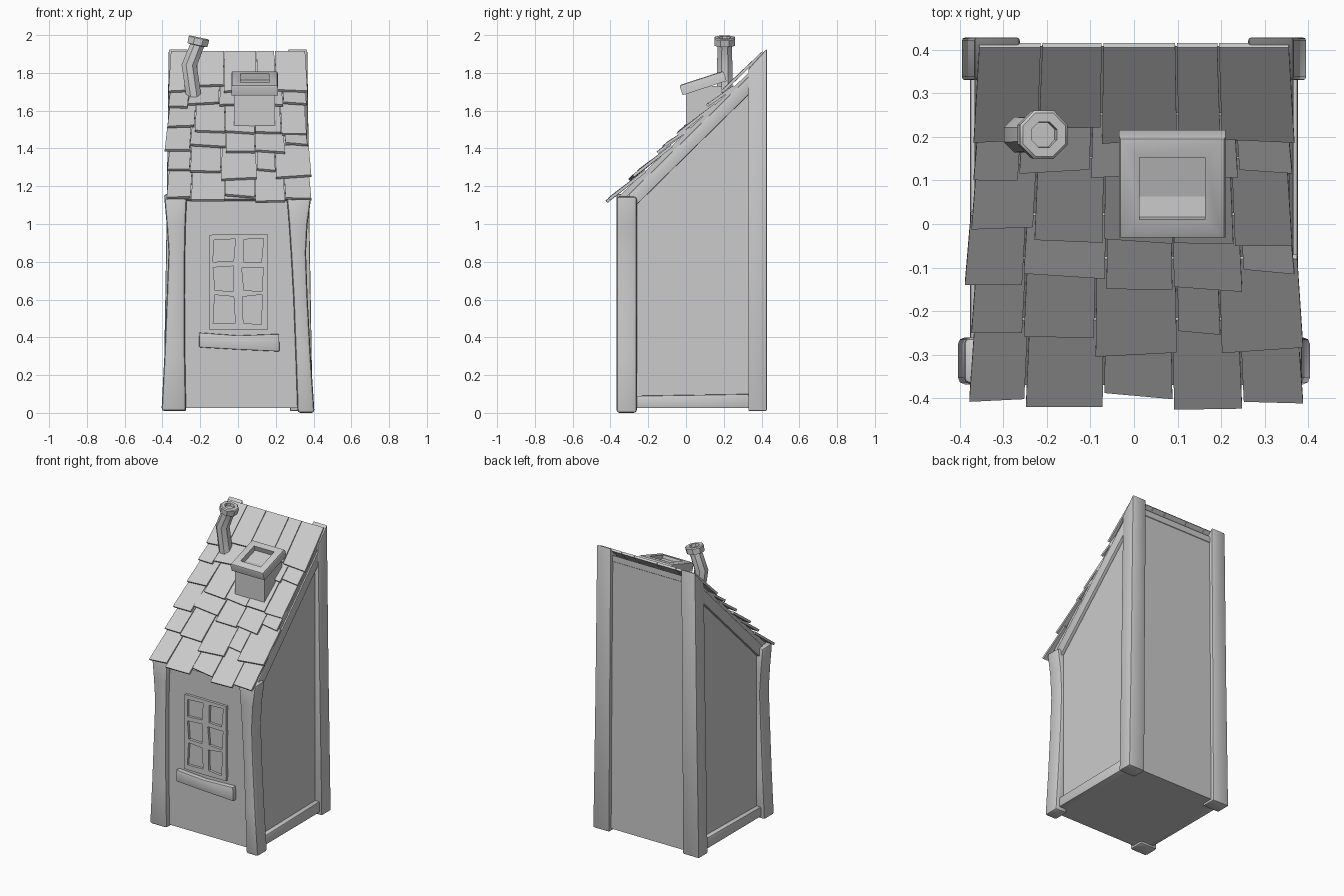
import bpy
import bmesh
import math
import random
from mathutils import Vector, Matrix

random.seed(4)
cube = bpy.data.objects.get("Cube")
if cube:
    bpy.data.objects.remove(cube, do_unlink=True)

GREY = (0.6, 0.6, 0.6, 1)
plaster = bpy.data.materials.new("plain grey")
plaster.use_nodes = True
plaster.diffuse_color = GREY
plaster.node_tree.nodes["Principled BSDF"].inputs["Base Color"].default_value = GREY


def roof(y):
    """Height of the outer roof surface at depth y."""
    return 1.13 + (y + 0.42) * 0.952


def finish(bm, name, bevel=0.0, segments=2):
    bmesh.ops.recalc_face_normals(bm, faces=bm.faces)
    if bevel:
        sharp = [e for e in bm.edges if len(e.link_faces) == 2 and e.calc_face_angle() > 0.6]
        bmesh.ops.bevel(bm, geom=sharp, offset=bevel, segments=segments,
                        profile=0.5, affect='EDGES', clamp_overlap=True)
    mesh = bpy.data.meshes.new(name)
    bm.to_mesh(mesh)
    bm.free()
    mesh.materials.append(plaster)
    obj = bpy.data.objects.new(name, mesh)
    bpy.context.collection.objects.link(obj)
    bpy.ops.object.select_all(action='DESELECT')
    obj.select_set(True)
    bpy.context.view_layer.objects.active = obj
    bpy.ops.object.shade_smooth_by_angle(angle=math.radians(35))
    return obj


def add_prism(bm, points, offset):
    """Close a polygon and its offset copy into a solid."""
    a = [bm.verts.new(p) for p in points]
    b = [bm.verts.new(Vector(p) + Vector(offset)) for p in points]
    bm.faces.new(a)
    bm.faces.new(b[::-1])
    for i in range(len(a)):
        j = (i + 1) % len(a)
        bm.faces.new((a[i], b[i], b[j], a[j]))


def prism(name, points, offset, bevel=0.0):
    bm = bmesh.new()
    add_prism(bm, points, offset)
    return finish(bm, name, bevel)


def loft(name, rings, bevel=0.0):
    """Skin a stack of equal-sided rings and cap both ends."""
    bm = bmesh.new()
    loops = [[bm.verts.new(p) for p in ring] for ring in rings]
    n = len(loops[0])
    for low, high in zip(loops, loops[1:]):
        for i in range(n):
            j = (i + 1) % n
            bm.faces.new((low[i], low[j], high[j], high[i]))
    bm.faces.new(loops[0][::-1])
    bm.faces.new(loops[-1])
    return finish(bm, name, bevel)


def post(name, sections, y0, y1, top_rise, bevel):
    rings = []
    for k, (z, x0, x1) in enumerate(sections):
        rise = top_rise if k == len(sections) - 1 else 0
        rings.append([(x0, y0, z), (x1, y0, z), (x1, y1, z + rise), (x0, y1, z + rise)])
    loft(name, rings, bevel)


# House body with a single sloping top
W = 0.345
profile = [(-0.335, 0.025), (0.405, 0.025), (0.405, roof(0.4) - 0.06), (-0.335, roof(-0.335) - 0.06)]
prism("house_body", [(-W, y, z) for y, z in profile], (2 * W, 0, 0))

# Crooked corner posts
post("front_right_post", [(0.01, -0.405, -0.275), (0.3, -0.39, -0.28), (0.62, -0.377, -0.282),
                          (0.85, -0.368, -0.28), (1.0, -0.378, -0.277), (1.16, -0.392, -0.27)],
     -0.368, -0.26, 0, 0.016)
post("front_left_post", [(0.0, 0.405, 0.315), (0.3, 0.385, 0.305), (0.62, 0.368, 0.293),
                         (0.85, 0.36, 0.28), (1.0, 0.368, 0.27), (1.145, 0.388, 0.258)],
     -0.368, -0.26, 0, 0.016)
for name, s in (("back_right_post", -1), ("back_left_post", 1)):
    post(name, [(0.01, s * 0.395, s * 0.275), (0.9, s * 0.38, s * 0.27), (1.82, s * 0.367, s * 0.262)],
         0.33, 0.428, 0.108, 0.007)

# Roof deck under the shingles
deck = [(-0.37, -0.045), (0.408, -0.045), (0.408, -0.085), (-0.34, -0.085)]
prism("roof_deck", [(-0.357, y, roof(y) + d) for y, d in deck], (0.714, 0, 0))

# Side trim boards along the floor and under the roof
for side, s in (("right", -1), ("left", 1)):
    floor = [(-0.28, 0.025), (0.35, 0.025), (0.35, 0.1), (-0.28, 0.09)]
    prism(side + "_floor_trim", [(s * 0.33, y, z) for y, z in floor], (s * 0.046, 0, 0), 0.006)
    rake = [(-0.3, -0.085), (0.35, -0.065), (0.35, -0.16), (-0.3, -0.18)]
    prism(side + "_roof_trim", [(s * 0.33, y, roof(y) + d) for y, d in rake], (s * 0.036, 0, 0), 0.004)

# Uneven shingle rows: seam positions and lower edge of each shingle
ROWS = [
    ((-.37, -.22, -.075, .1, .2, .37), (.19, .22, .19, .2, .19)),
    ((-.37, -.265, -.1, .08, .24, .365), (.1, .12, .11, .11, .12)),
    ((-.375, -.23, -.07, .09, .23, .365), (-.01, -.04, -.04, -.045, -.05)),
    ((-.39, -.255, -.065, .09, .25, .37), (-.14, -.12, -.15, -.15, -.11)),
    ((-.375, -.255, -.09, .1, .2, .39), (-.25, -.26, -.3, -.25, -.29)),
    ((-.38, -.25, -.07, .09, .25, .39), (-.405, -.42, -.395, -.425, -.41)),
]
bm = bmesh.new()
down = Vector((0, 0.69, -0.72)) * 0.015
top_y, sink = 0.405, 0.0
for seams, edges in ROWS:
    for i, low in enumerate(edges):
        x0, x1 = seams[i] + 0.002, seams[i + 1] - 0.002
        u0, u1 = x0 * 0.965, x1 * 0.965
        skew = random.uniform(-0.007, 0.007)
        lift = random.uniform(-0.003, 0.003)
        add_prism(bm, [(x0, low + skew, roof(low + skew) + lift), (x1, low - skew, roof(low - skew) + lift),
                       (u1, top_y, roof(top_y) - sink), (u0, top_y, roof(top_y) - sink)], down)
    top_y, sink = max(edges) + 0.03, 0.035
finish(bm, "roof_shingles")

# Window frame: a skewed lattice with open panes
XS = (-0.152, -0.125, -0.02, 0.025, 0.13, 0.157)
ZS = (0.44, 0.47, 0.62, 0.65, 0.77, 0.8, 0.92, 0.943)
bm = bmesh.new()
grid = []
for r, z in enumerate(ZS):
    row = []
    for c, x in enumerate(XS):
        inner = 0 < r < len(ZS) - 1 and 0 < c < len(XS) - 1
        j = 0.007 if inner else 0.002
        row.append(bm.verts.new((x + random.uniform(-j, j), -0.352, z + random.uniform(-j, j))))
    grid.append(row)
for r in range(len(ZS) - 1):
    for c in range(len(XS) - 1):
        if not (r % 2 and c % 2):
            bm.faces.new((grid[r][c], grid[r][c + 1], grid[r + 1][c + 1], grid[r + 1][c]))
ext = bmesh.ops.extrude_face_region(bm, geom=bm.faces[:], use_keep_orig=True)
for v in ext["geom"]:
    if isinstance(v, bmesh.types.BMVert):
        v.co.y = -0.33
finish(bm, "window_frame")

# Crooked window sill
sill = [(-0.207, 0.425), (0.0, 0.41), (0.217, 0.418), (0.22, 0.325), (0.0, 0.335), (-0.205, 0.347)]
prism("window_sill", [(x, -0.366, z) for x, z in sill], (0, 0.04, 0), 0.005)

# Square chimney with a tilted, hollow cap
prism("chimney_stack", [(-0.022, 0.0, 1.45), (0.197, 0.0, 1.45), (0.197, 0.19, 1.45), (-0.022, 0.19, 1.45)],
      (0, 0, 0.28))
bm = bmesh.new()
bmesh.ops.create_cube(bm, size=1, matrix=Matrix.Diagonal((0.245, 0.245, 0.056, 1)))
top = max(bm.faces, key=lambda f: f.calc_center_median().z)
bmesh.ops.bevel(bm, geom=list(top.edges), offset=0.012, segments=2, profile=0.5, affect='EDGES')
top = max(bm.faces, key=lambda f: f.calc_center_median().z)
bmesh.ops.inset_region(bm, faces=[top], thickness=0.05)
hole = bmesh.ops.extrude_face_region(bm, geom=[top])
bmesh.ops.translate(bm, verts=[v for v in hole["geom"] if isinstance(v, bmesh.types.BMVert)],
                    vec=(0, 0, -0.035))
if top.is_valid:
    bmesh.ops.delete(bm, geom=[top], context='FACES_ONLY')
bm.transform(Matrix.Translation((0.088, 0.09, 1.746)) @ Matrix.Rotation(math.radians(18), 4, 'X'))
finish(bm, "chimney_cap")


# Bent eight-sided stove pipe with a hollow rim
def ring(x, z, radius, tilt):
    """Octagon around the pipe axis, leaning sideways by tilt degrees."""
    turn = Matrix.Rotation(math.radians(tilt), 3, 'Y')
    return [Vector((x, 0.205, z)) + turn @ Vector((radius * math.cos(a), radius * math.sin(a), 0))
            for a in (math.pi * (k + 0.5) / 4 for k in range(8))]


loft("stove_pipe", [ring(-0.232, 1.66, 0.043, -8), ring(-0.258, 1.84, 0.044, 4),
                    ring(-0.213, 1.955, 0.04, 16)])
loft("stove_pipe_rim", [ring(-0.216, 1.945, 0.04, 12), ring(-0.215, 1.947, 0.058, 12),
                        ring(-0.207, 1.982, 0.06, 12), ring(-0.206, 1.988, 0.054, 12),
                        ring(-0.206, 1.988, 0.032, 12), ring(-0.209, 1.97, 0.03, 12)])
